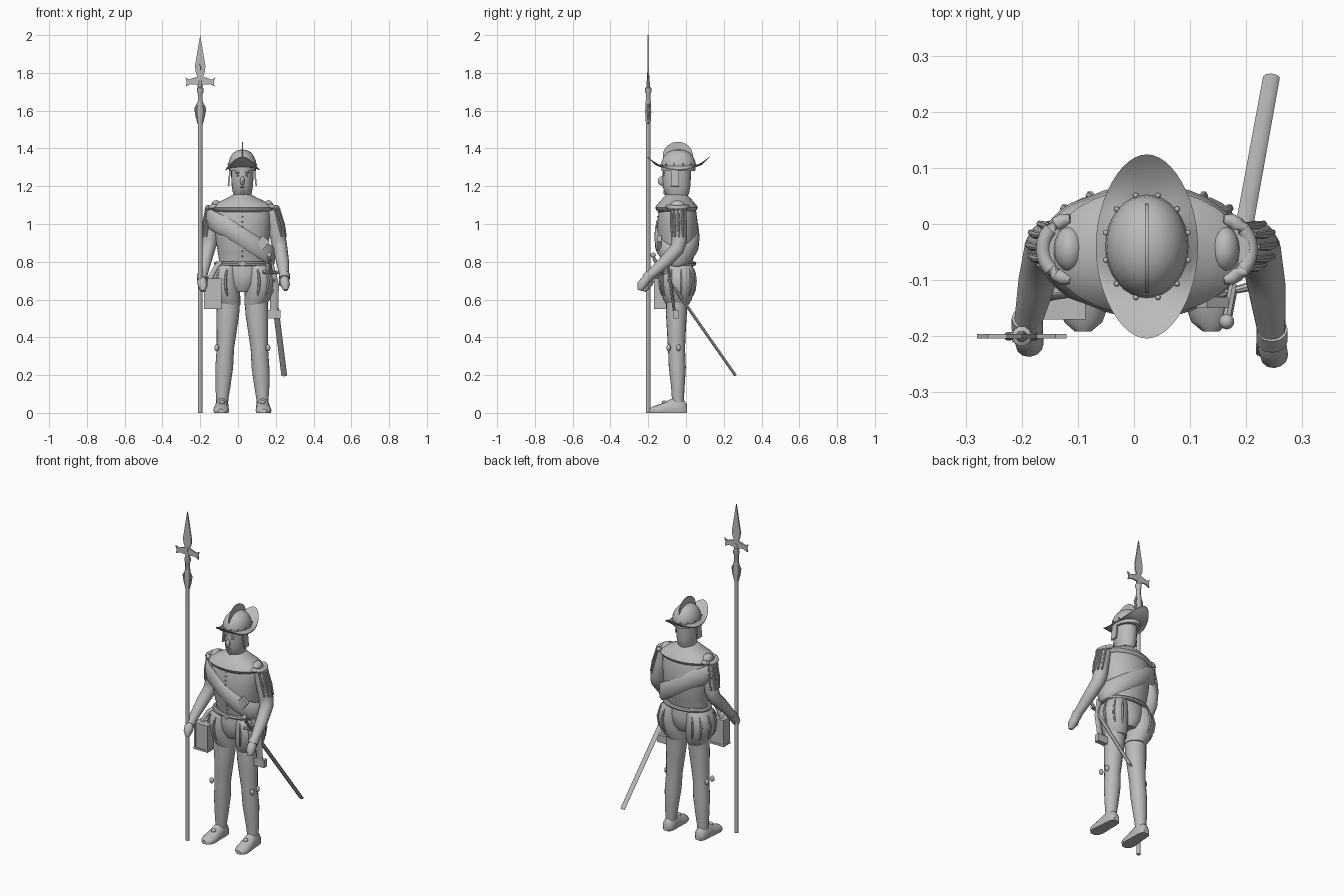
import bpy, bmesh, math
from mathutils import Vector, Matrix

if "Cube" in bpy.data.objects:
    bpy.data.objects.remove(bpy.data.objects["Cube"])

CX = 0.023                       # body centre line
TAU = 2 * math.pi
grey = bpy.data.materials.new("stone_grey")
grey.diffuse_color = (0.5, 0.5, 0.5, 1)
grey.use_nodes = True
grey.node_tree.nodes["Principled BSDF"].inputs["Base Color"].default_value = grey.diffuse_color


def finish(name, bm):
    bmesh.ops.recalc_face_normals(bm, faces=bm.faces)
    me = bpy.data.meshes.new(name)
    bm.to_mesh(me)
    bm.free()
    me.materials.append(grey)
    ob = bpy.data.objects.new(name, me)
    bpy.context.collection.objects.link(ob)
    return ob


def skin(name, rings, closed=False, caps=True):
    bm = bmesh.new()
    vs = [[bm.verts.new(p) for p in r] for r in rings]
    n = len(rings[0])
    for i in range(len(vs) if closed else len(vs) - 1):
        a, b = vs[i], vs[(i + 1) % len(vs)]
        for j in range(n):
            k = (j + 1) % n
            bm.faces.new((a[j], a[k], b[k], b[j]))
    if caps and not closed:
        bm.faces.new(vs[0])
        bm.faces.new(vs[-1])
    return finish(name, bm)


def loft(name, rings, n=24):
    """Stack of horizontal ellipses (x, y, z, rx, ry)."""
    return skin(name, [[(x + rx * math.cos(TAU * j / n), y + ry * math.sin(TAU * j / n), z)
                        for j in range(n)] for x, y, z, rx, ry in rings])


def tube(name, pts, radii, n=12, flat=1.0, closed=False):
    pts = [Vector(p) for p in pts]
    if not isinstance(radii, (list, tuple)):
        radii = [radii] * len(pts)
    rings = []
    for i, p in enumerate(pts):
        m = len(pts)
        a = pts[i - 1] if closed or i else p
        b = pts[(i + 1) % m] if closed or i < m - 1 else p
        d = (b - a).normalized()
        ref = Vector((1, 0, 0)) if abs(d.x) < 0.8 and not closed else Vector((0, 0, 1))
        u = (ref - d * ref.dot(d)).normalized()
        v = d.cross(u)
        rings.append([p + radii[i] * (u * math.cos(TAU * j / n) + flat * v * math.sin(TAU * j / n))
                      for j in range(n)])
    return skin(name, rings, closed)


def ball(name, c, r, seg=16):
    bm = bmesh.new()
    bmesh.ops.create_uvsphere(bm, u_segments=seg, v_segments=max(6, seg // 2), radius=1)
    bmesh.ops.transform(bm, verts=bm.verts, matrix=Matrix.Translation(c) @ Matrix.Diagonal((*r, 1)))
    return finish(name, bm)


def box(name, c, size, rot=Matrix()):
    bm = bmesh.new()
    bmesh.ops.create_cube(bm, size=1)
    bmesh.ops.transform(bm, verts=bm.verts,
                        matrix=Matrix.Translation(c) @ rot @ Matrix.Diagonal((*size, 1)))
    return finish(name, bm)


def plate(name, outline, y, t):
    return skin(name, [[(x, y + s * t / 2, z) for x, z in outline] for s in (-1, 1)])


def on_surface(rings, z, ang, off=0.0):
    for a, b in zip(rings, rings[1:]):
        if min(a[2], b[2]) <= z <= max(a[2], b[2]):
            f = (z - a[2]) / (b[2] - a[2])
            x, y, _, rx, ry = [p + (q - p) * f for p, q in zip(a, b)]
            return (x + (rx + off) * math.cos(ang), y + (ry + off) * math.sin(ang), z)


# Polearm
PX, PY = -0.2, -0.2
loft("pole", [(PX, PY, z, r, r) for z, r in
              ((0, .012), (1.6, .012), (1.62, .013), (1.69, .013), (1.7, .018), (1.72, .018), (1.725, .01), (1.76, .008))], 10)
half = [(0, 2.0), (.012, 1.93), (.027, 1.84), (.026, 1.81), (.015, 1.78), (.06, 1.765), (.08, 1.775),
        (.072, 1.755), (.075, 1.728), (.05, 1.74), (.016, 1.738), (.01, 1.72)]
plate("spear_blade", [(PX + x, z) for x, z in half] + [(PX - x, z) for x, z in half[:0:-1]], PY, .008)
tube("blade_ridge", [(PX, PY, 1.76), (PX, PY, 1.96)], [.007, .002], 6)
for s in (-1, 1):
    tube("pole_tassel", [(PX + s * .012, PY, 1.64), (PX + s * .024, PY, 1.61), (PX + s * .018, PY, 1.57),
                         (PX + s * .011, PY, 1.53)], [.005, .008, .007, .003], 8)
loft("pole_sleeve", [(PX, PY, 1.54, .014, .014), (PX, PY, 1.59, .02, .017), (PX, PY, 1.65, .015, .015)], 10)

# Torso and waist
torso = [(CX, -.045, z, rx, ry) for z, rx, ry in
         ((.77, .125, .075), (.8, .122, .078), (.85, .13, .095), (.92, .142, .106), (1.0, .15, .108),
          (1.06, .15, .1), (1.1, .13, .09), (1.13, .07, .065))]
loft("doublet", torso, 32)
for i in range(10):
    ball("button", on_surface(torso, .83 + i * .026, -math.pi / 2, .002), (.005,) * 3, 8)
tube("belt", [(CX + .138 * math.cos(a), -.045 + .088 * math.sin(a), .79) for a in
              [TAU * i / 32 for i in range(32)]], .012, 8, 1, True)
box("buckle", (CX, -.14, .79), (.026, .012, .026), Matrix.Rotation(math.pi / 4, 4, 'Y'))

# Diagonal sash, a tilted band around the torso
rings = []
for i in range(40):
    a = TAU * i / 40
    prof = ((.0, -.055), (.012, -.04), (.016, 0), (.012, .04), (.0, .055), (-.006, 0))
    rings.append([(CX + (.158 + o + .02 * (math.cos(a) < -.6)) * math.cos(a),
                   -.048 + (.104 + o) * math.sin(a), .93 - .1 * math.cos(a) + h) for o, h in prof])
skin("sash", rings, True)
box("sash_tail", (.13, -.14, .9), (.05, .02, .06), Matrix.Rotation(math.radians(40), 4, 'Y'))

# Flared neck piece
loft("gorget", [(CX, -.05, z, rx, ry) for z, rx, ry in
                ((1.06, .13, .09), (1.075, .165, .108), (1.087, .172, .113), (1.1, .158, .105),
                 (1.12, .118, .088), (1.14, .076, .07), (1.155, .05, .055))], 32)

# Head and face
loft("head", [(CX, y, z, rx, ry) for y, z, rx, ry in
              ((-.045, 1.12, .045, .052), (-.045, 1.15, .046, .055), (-.048, 1.165, .05, .065),
               (-.05, 1.2, .056, .073), (-.05, 1.25, .059, .076), (-.045, 1.31, .059, .074))])
ball("nose", (CX, -.129, 1.228), (.012, .02, .025), 12)
ball("mouth", (CX, -.119, 1.195), (.016, .006, .004), 10)
ball("chin_tuft", (CX, -.108, 1.17), (.01, .012, .018), 10)
for s in (-1, 1):
    ball("eye", (CX + s * .023, -.117, 1.257), (.009, .006, .005), 10)
    ball("brow", (CX + s * .024, -.117, 1.272), (.014, .006, .004), 10)
    box("cheek_flap", (CX + s * .069, -.058, 1.245), (.008, .042, .09), Matrix.Rotation(-s * .1, 4, 'Y'))

# Crested helmet with an upswept brim
loft("helmet_bowl", [(CX, -.04, z, .074 * f, .092 * f) for z, f in
                     ((1.28, .96), (1.31, 1), (1.335, .96), (1.36, .82), (1.38, .6), (1.391, .32), (1.394, .05))], 32)
rings = []
for i in range(48):
    a = TAU * i / 48
    c, s = math.cos(a), math.sin(a)
    ring = []
    for f, dz in ((0, .004), (.5, .004), (1, .002), (1, -.003), (.5, -.004), (0, -.006)):
        z = 1.305 + f * (.068 * abs(s) ** 2.2 - .018) - .012 * math.sin(math.pi * f) * abs(s)
        ring.append((CX + (.07 + .013 * f + .008 * f * c * c) * c, -.04 + (.085 + .079 * f) * s, z + dz))
    rings.append(ring)
skin("helmet_brim", rings, True)
skin("helmet_crest", [[(CX + s * .003, -.043 + .08 * math.cos(TAU * i / 32), 1.36 + .075 * math.sin(TAU * i / 32))
                       for i in range(32)] for s in (-1, 1)])
for i in range(12):
    a = TAU * (i + .5) / 12
    ball("helmet_rivet", (CX + .076 * math.cos(a), -.04 + .094 * math.sin(a), 1.315), (.005,) * 3, 8)

# Hips between the breeches
loft("hip_panel", [(CX, -.045, .64, .05, .06), (CX, -.045, .68, .08, .085), (CX, -.045, .74, .11, .088),
                   (CX, -.045, .8, .12, .078)])

for s in (-1, 1):
    # Breeches with raised strips
    br = [(CX + s * x, -.045, z, rx, ry) for x, z, rx, ry in
          ((.068, .57, .058, .058), (.078, .6, .067, .075), (.09, .65, .077, .09), (.094, .7, .08, .095),
           (.088, .75, .073, .09), (.075, .785, .058, .076), (.066, .8, .05, .066))]
    loft("breeches", br)
    for k in range(6):
        a = -math.pi / 2 + s * (k * .62 - .05)
        tube("breeches_strip", [on_surface(br, z, a, .001) for z in (.62, .65, .7, .74, .76)],
             [.003, .007, .008, .006, .003], 6)
    # Stockinged leg
    loft("leg", [(CX + s * x, y, z, rx, ry) for x, y, z, rx, ry in
                 ((.108, -.042, .03, .03, .03), (.106, -.043, .08, .033, .032), (.103, -.043, .14, .04, .036),
                  (.096, -.046, .24, .047, .045), (.09, -.05, .34, .046, .045), (.084, -.051, .42, .052, .049),
                  (.077, -.051, .52, .06, .055), (.072, -.047, .62, .062, .058))], 20)
    for y in (-.092, -.04):
        ball("garter_knot", (CX + s * .136, y, .345), (.013, .012, .018), 10)
    # Shoe with rosette
    X = CX + s * .108
    rings = []
    for y, w, h in ((.006, .018, .04), (-.008, .031, .066), (-.04, .036, .084), (-.075, .036, .076),
                    (-.11, .04, .057), (-.15, .042, .042), (-.175, .034, .034), (-.192, .014, .022)):
        x0 = X + s * max(0, -.04 - y) * .04
        rings.append([(x0 - w * .9, y, 0), (x0 + w * .9, y, 0)] +
                     [(x0 + w * math.cos(t), y, .3 * h + .7 * h * math.sin(t))
                      for t in [math.pi * i / 8 for i in range(9)]])
    skin("shoe", rings)
    ball("shoe_rosette", (X, -.115, .056), (.016, .014, .01), 10)
    # Shoulder cap and curled roll
    ball("shoulder", (CX + s * .138, -.045, 1.09), (.028, .042, .036))
    tube("shoulder_roll", [(CX + s * (.13 + .055 * math.cos(t)), -.045 + .055 * math.sin(t), 1.098 - .012 * math.cos(t))
                           for t in [-1.45 + 2.9 * i / 12 for i in range(13)]], [.008] + [.013] * 11 + [.008], 10)

# Arms and hands
arms = {
    "right": [(-.125, -.042, 1.09), (-.139, -.04, 1.0), (-.15, -.035, .91), (-.158, -.045, .87), (-.172, -.1, .81), (-.19, -.18, .715)],
    "left": [(.172, -.042, 1.09), (.197, -.04, 1.0), (.215, -.035, .91), (.224, -.045, .87), (.236, -.11, .8), (.246, -.2, .72)]}
for side, p in arms.items():
    s = -1 if side == "right" else 1
    tube(side + "_arm", p, [.036, .041, .041, .038, .034, .024], 16)
    e = Vector(p[-1])
    tube(side + "_cuff", [e + Vector((0, .012, .014)), e + Vector((0, -.008, -.01))], [.028, .028], 12)
    tube(side + "_hand", [e, e + Vector((0, -.018, -.022)), e + Vector((.004, -.035, -.045)),
                          e + Vector((.006, -.045, -.07))], [.02, .026, .025, .012], 12)
    tube(side + "_thumb", [e + Vector((-s * .018, -.01, -.015)), e + Vector((-s * .022, -.03, -.045))], [.01, .007], 8)
    # Raised sleeve strips
    for k in range(5):
        a = math.radians(-60 + 30 * k)
        d = Vector((s * math.cos(a), math.sin(a), 0)) * .043
        top, mid, low = (Vector(q) + d for q in p[:3])
        tube(side + "_sleeve_strip", [top.lerp(mid, .2), mid, mid.lerp(low, .75)], [.005, .008, .005], 8)
        ball(side + "_sleeve_knot", top.lerp(mid, .15), (.007,) * 3, 8)

# Lantern hanging from the belt
box("lantern", (-.133, -.137, .63), (.086, .056, .155))
for z in (.555, .705):
    box("lantern_rim", (-.133, -.138, z), (.094, .064, .012))
for x in (-.174, -.092):
    box("lantern_post", (x, -.138, .63), (.01, .064, .15))
tube("lantern_strap", [(-.15, -.13, .71), (-.115, -.125, .775), (-.09, -.11, .8)], [.014, .012, .01], 8, .5)

# Sword, guard and hanger
a, b = Vector((.165, -.172, .82)), Vector((.245, .262, .198))
m = Vector((.19, -.04, .63))
tube("scabbard", [m.lerp(a, .4), m, b], [.016, .016, .015], 8, .5)
tube("sword_grip", [a, m.lerp(a, .55)], .009, 8)
ball("pommel", a + Vector((0, -.002, .015)), (.014,) * 3, 10)
g = m.lerp(a, .6)
tube("sword_guard", [g + Vector((-.045, -.01, 0)), g, g + Vector((.04, .01, 0))], [.009, .006, .009], 8)
tube("hanger", [(.165, -.1, .8), (.195, -.08, .68), (.19, -.06, .52)], [.02, .022, .022], 8, .35)
box("hanger_end", (.19, -.055, .523), (.068, .03, .045))

# Smooth rounded surfaces, keep hard edges
bpy.ops.object.select_all(action='SELECT')
bpy.context.view_layer.objects.active = bpy.context.selected_objects[0]
bpy.ops.object.shade_smooth_by_angle(angle=math.radians(40))
